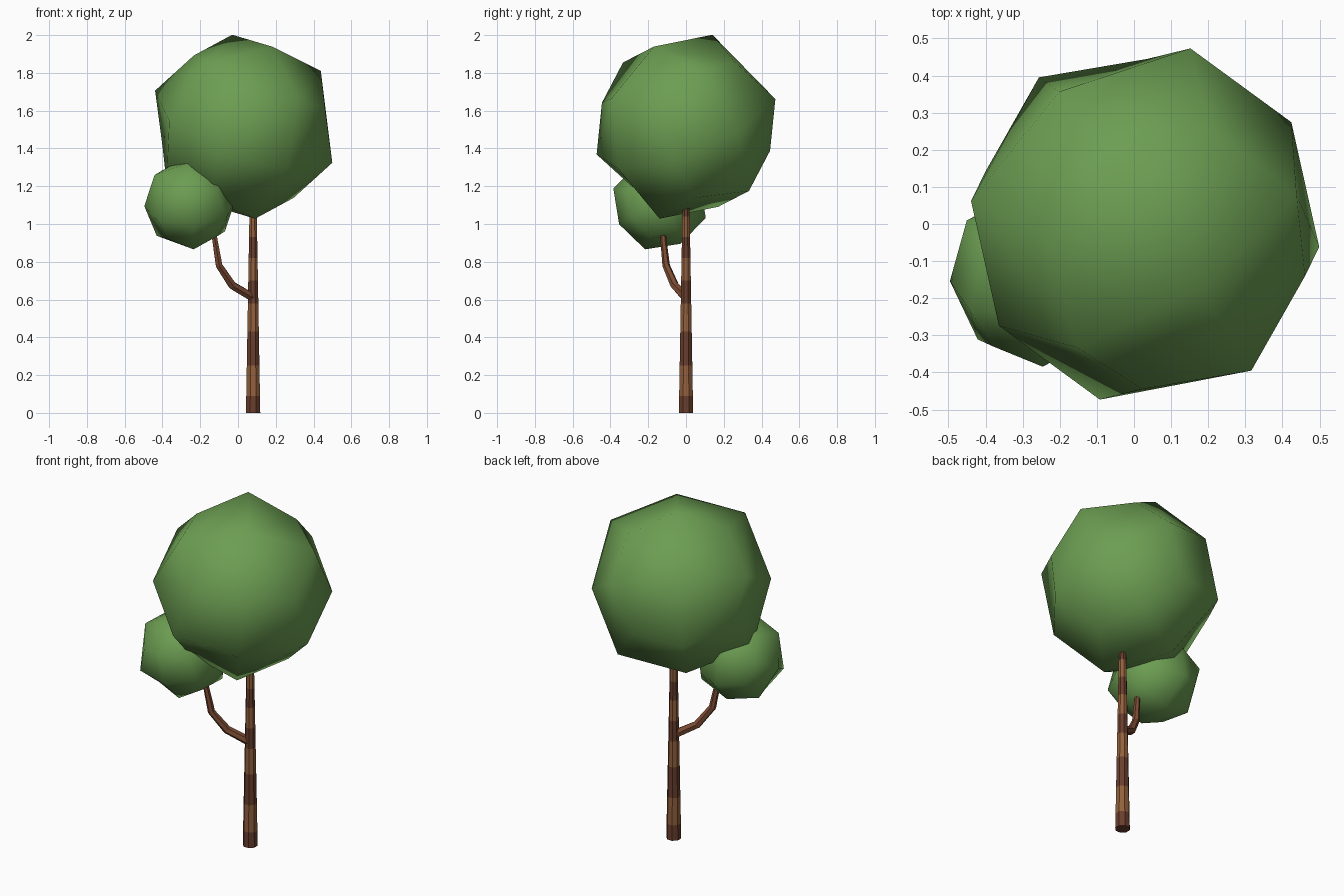
import bpy, bmesh, math
from mathutils import Vector, Matrix

if "Cube" in bpy.data.objects:
    bpy.data.objects.remove(bpy.data.objects["Cube"])


def material(name, rgb):
    m = bpy.data.materials.new(name)
    m.diffuse_color = (*rgb, 1)
    m.use_nodes = True
    m.node_tree.nodes["Principled BSDF"].inputs["Base Color"].default_value = m.diffuse_color
    return m


LEAF = material("leaf green", (0.15, 0.34, 0.085))
DARK = material("dark bark", (0.141, 0.048, 0.025))
LIGHT = material("light bark", (0.29, 0.118, 0.047))
MID = material("branch bark", (0.205, 0.073, 0.034))


def finish(name, bm, mats):
    bmesh.ops.recalc_face_normals(bm, faces=bm.faces)
    me = bpy.data.meshes.new(name)
    bm.to_mesh(me)
    bm.free()
    for m in mats:
        me.materials.append(m)
    ob = bpy.data.objects.new(name, me)
    bpy.context.collection.objects.link(ob)
    return ob


def tube(name, points, radii, sides, mats):
    """Tapered tube through points; successive segments cycle through mats."""
    pts = [Vector(p) for p in points]
    bm = bmesh.new()
    rings = []
    for i, (p, r) in enumerate(zip(pts, radii)):
        d = pts[min(i + 1, len(pts) - 1)] - pts[max(i - 1, 0)]
        d.normalize()
        side = Vector((0, 1, 0)).cross(d).normalized()
        up = d.cross(side)
        rings.append([bm.verts.new(p + r * (math.cos(a) * side + math.sin(a) * up))
                      for a in (math.tau * (k + 0.5) / sides for k in range(sides))])
    for i in range(len(rings) - 1):
        for k in range(sides):
            n = (k + 1) % sides
            f = bm.faces.new((rings[i][k], rings[i][n], rings[i + 1][n], rings[i + 1][k]))
            f.material_index = i % len(mats)
    bm.faces.new(rings[0])
    bm.faces.new(rings[-1]).material_index = (len(rings) - 2) % len(mats)
    return finish(name, bm, mats)


def leaf_ball(name, center, half, x_axis, y_axis):
    """Tilted cube rounded by one level of subdivision."""
    x = Vector(x_axis).normalized()
    y = Vector(y_axis)
    y = (y - x * y.dot(x)).normalized()
    rot = Matrix((x, y, x.cross(y))).transposed().to_4x4()
    bm = bmesh.new()
    bmesh.ops.create_cube(bm, size=2 * half, matrix=Matrix.Translation(center) @ rot)
    for f in bm.faces:
        f.smooth = True
    ob = finish(name, bm, [LEAF])
    mod = ob.modifiers.new("round", 'SUBSURF')
    mod.levels = mod.render_levels = 1
    mod.use_limit_surface = False
    return ob


# banded trunk
heights = [0, 0.09, 0.25, 0.43, 0.58, 0.70, 0.82, 0.93, 1.04, 1.12]
tube("trunk", [(0.08, 0, z) for z in heights],
     [0.041 - 0.019 * z for z in heights], 8, [DARK, LIGHT])

# curved side branch
tube("branch", [(0.08, 0, 0.61), (-0.03, -0.06, 0.675), (-0.10, -0.105, 0.78),
                (-0.123, -0.12, 0.92), (-0.13, -0.122, 0.98)],
     [0.025, 0.023, 0.02, 0.016, 0.015], 6, [MID])

# foliage
leaf_ball("main_foliage", (0.03, 0, 1.515), 0.481, (-0.48, 0.74, 0.467), (0.31, -0.35, 0.885))
leaf_ball("small_foliage", (-0.255, -0.14, 1.11), 0.242, (-0.03, -0.46, 0.88), (0.08, -0.88, -0.46))
